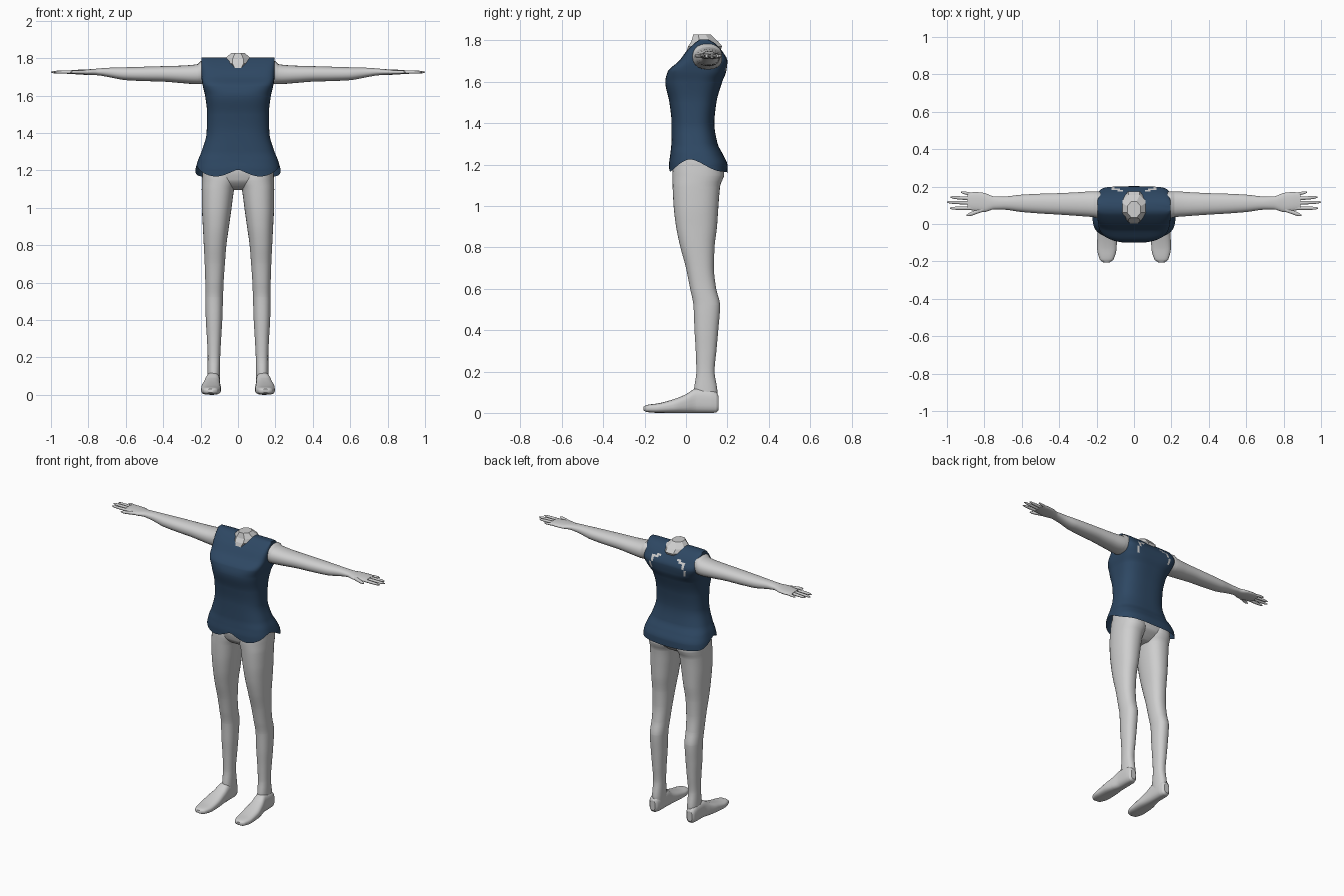
import bpy, bmesh, math

if "Cube" in bpy.data.objects:
    bpy.data.objects.remove(bpy.data.objects["Cube"])


def material(name, rgb):
    m = bpy.data.materials.new(name)
    m.diffuse_color = (*rgb, 1)
    m.use_nodes = True
    m.node_tree.nodes["Principled BSDF"].inputs["Base Color"].default_value = m.diffuse_color
    return m


SKIN = material("pale grey skin", (0.62, 0.62, 0.62))
NAVY = material("navy cloth", (0.027, 0.064, 0.125))


def interp(table, t):
    """Smooth, overshoot-free interpolation of rows (t, values...)."""
    rows = sorted(table)
    t = min(max(t, rows[0][0]), rows[-1][0])
    i = 0
    while i < len(rows) - 2 and t > rows[i + 1][0]:
        i += 1
    h = rows[i + 1][0] - rows[i][0]
    u = (t - rows[i][0]) / h
    out = []
    for k in range(1, len(rows[0])):
        def sec(j):
            return (rows[j + 1][k] - rows[j][k]) / (rows[j + 1][0] - rows[j][0])

        def tan(j):
            if j == 0 or j == len(rows) - 1:
                return sec(min(j, len(rows) - 2))
            a, b = sec(j - 1), sec(j)
            return 2 * a * b / (a + b) if a * b > 0 else 0
        p, q = rows[i][k], rows[i + 1][k]
        out.append((2*u**3 - 3*u*u + 1) * p + (u**3 - 2*u*u + u) * h * tan(i)
                   + (3*u*u - 2*u**3) * q + (u**3 - u*u) * h * tan(i + 1))
    return out


def loft(name, axis, table, power=2.3, sides=24, steps=30, mirror=False,
         warp=None, caps=(True, True), mat=SKIN, angle=50, smooth=True):
    """Skin superellipse sections (t, a0, a1, b0, b1[, power]) along an axis."""
    lo, hi = min(r[0] for r in table), max(r[0] for r in table)
    ts = sorted({r[0] for r in table} | {lo + (hi - lo) * k / steps for k in range(steps + 1)})
    if not smooth:
        ts = sorted(r[0] for r in table)
    bm = bmesh.new()
    rings = []
    for t0 in ts:
        ring = []
        for j in range(sides):
            f = 2 * math.pi * (j + 0.5) / sides
            c, s = math.cos(f), math.sin(f)
            t = warp(t0, f) if warp else t0
            v = interp(table, t)
            e = v[4] if len(v) > 4 else power
            r = (abs(c)**e + abs(s)**e) ** (-1 / e)
            a = (v[0] + v[1]) / 2 + (v[1] - v[0]) / 2 * r * c
            b = (v[2] + v[3]) / 2 + (v[3] - v[2]) / 2 * r * s
            co = {'x': (t, a, b), 'y': (a, t, b), 'z': (a, b, t)}[axis]
            ring.append(bm.verts.new(co))
        rings.append(ring)
    for p, q in zip(rings, rings[1:]):
        for j in range(sides):
            n = (j + 1) % sides
            bm.faces.new((p[j], p[n], q[n], q[j]))
    if caps[0]:
        bm.faces.new(rings[0][::-1])
    if caps[1]:
        bm.faces.new(rings[-1])
    bmesh.ops.recalc_face_normals(bm, faces=bm.faces)
    me = bpy.data.meshes.new(name)
    bm.to_mesh(me)
    bm.free()
    ob = bpy.data.objects.new(name, me)
    bpy.context.collection.objects.link(ob)
    me.materials.append(mat)
    if mirror:
        ob.modifiers.new("mirror", 'MIRROR').use_mirror_merge = False
    if smooth:
        bpy.ops.object.select_all(action='DESELECT')
        ob.select_set(True)
        bpy.context.view_layer.objects.active = ob
        bpy.ops.object.shade_smooth_by_angle(angle=math.radians(angle))
    return ob


# Sleeveless top with a wavy hem
HEM = [(-90, 1.205), (-62, 1.167), (-16, 1.225), (40, 1.168), (90, 1.16)]


def hem_warp(z, f):
    if z > 1.32:
        return z
    hem = interp(HEM, math.degrees(math.asin(math.sin(f))))[0]
    return hem + (z - 1.16) / 0.16 * (1.32 - hem)


profile = [(1.16, .232, -.082, .202, 3), (1.2, .228, -.082, .2, 3), (1.25, .215, -.076, .178, 3),
           (1.3, .195, -.071, .153, 2.8), (1.4, .168, -.07, .137, 2.7), (1.5, .165, -.08, .147, 2.8),
           (1.6, .176, -.1, .175, 3), (1.65, .188, -.088, .194, 4), (1.7, .195, -.035, .2, 6),
           (1.75, .196, .004, .174, 7), (1.79, .196, .045, .135, 8), (1.804, .195, .065, .11, 8)]
top = loft("sleeveless_top", 'z', [(z, -w, w, y0, y1, e) for z, w, y0, y1, e in profile],
           sides=96, steps=60, warp=hem_warp, caps=(False, True), mat=NAVY)

# Two pale hooked streaks across the shoulder blades
top.data.materials.append(SKIN)
for p in top.data.polygons:
    x, y, z = abs(p.center.x), p.center.y, p.center.z
    if y > 0.13:
        across = 0.06 < x < 0.125 and abs(z - 1.745 + 0.2 * (x - 0.06)) < 0.007
        down = abs(x - 0.12) < 0.008 and 1.655 < z < 1.735
        p.material_index = int(across or down)

# Faceted neck stump
loft("neck", 'z', [(1.74, -.035, .035, .0, .16), (1.772, -.071, .071, .01, .175),
                   (1.795, -.071, .071, .026, .155), (1.828, -.036, .036, .035, .12)],
     power=7, sides=8, smooth=False)

# Pelvis
loft("pelvis", 'z', [(1.095, -.06, .06, .01, .11), (1.115, -.12, .12, -.03, .14),
                     (1.15, -.175, .175, -.058, .175), (1.2, -.19, .19, -.068, .185),
                     (1.28, -.18, .18, -.055, .14)], power=2.6, sides=40)

# Legs
loft("leg", 'z', [(.06, .098, .162, .045, .15), (.1, .096, .163, .038, .152), (.2, .095, .162, .05, .138),
                  (.3, .09, .166, .047, .147), (.4, .084, .172, .041, .156), (.52, .08, .175, .036, .165),
                  (.6, .077, .175, .02, .146), (.7, .07, .178, .0, .135), (.8, .062, .183, -.027, .138),
                  (.9, .048, .188, -.048, .15), (1.0, .034, .193, -.06, .157), (1.1, .02, .194, -.065, .166),
                  (1.15, .003, .193, -.066, .185), (1.22, .002, .188, -.06, .185)],
     steps=45, sides=32, mirror=True)

# Feet
loft("foot", 'y', [(-.205, .13, .165, .012, .03), (-.19, .11, .183, .004, .038), (-.13, .093, .197, 0, .047),
                   (-.06, .091, .196, 0, .066), (0, .095, .185, 0, .09), (.05, .097, .173, 0, .118),
                   (.12, .099, .17, 0, .112), (.147, .106, .166, .002, .1), (.158, .118, .155, .015, .08)],
     power=3, mirror=True)

# Arms with palms
loft("arm", 'x', [(.15, .04, .16, 1.665, 1.78), (.199, .032, .175, 1.66, 1.784), (.215, .036, .175, 1.66, 1.768),
                  (.3, .043, .17, 1.666, 1.76), (.4, .05, .165, 1.674, 1.757), (.5, .056, .162, 1.677, 1.754),
                  (.6, .064, .157, 1.682, 1.751), (.7, .077, .147, 1.7, 1.748), (.75, .078, .148, 1.708, 1.744),
                  (.8, .064, .166, 1.71, 1.74), (.85, .07, .171, 1.712, 1.738), (.89, .078, .166, 1.716, 1.735)],
     steps=45, mirror=True)

# Fingers and thumb: root x, root y, tip x, tip y, half width
fingers = {"thumb": (.79, .083, .895, .046, .012), "index_finger": (.86, .085, .985, .084, .010),
           "middle_finger": (.86, .112, 1.0, .117, .010), "ring_finger": (.86, .135, .98, .143, .010),
           "little_finger": (.85, .156, .925, .17, .009)}
for name, (x0, y0, x1, y1, w) in fingers.items():
    rows = []
    for u, k in ((0, 1), (.5, .95), (.88, .75), (1, .3)):
        x, y = x0 + (x1 - x0) * u, y0 + (y1 - y0) * u
        rows.append((x, y - w * k, y + w * k, 1.725 - .9 * w * k, 1.725 + .9 * w * k))
    loft(name, 'x', rows, power=2, sides=10, steps=8, mirror=True)
